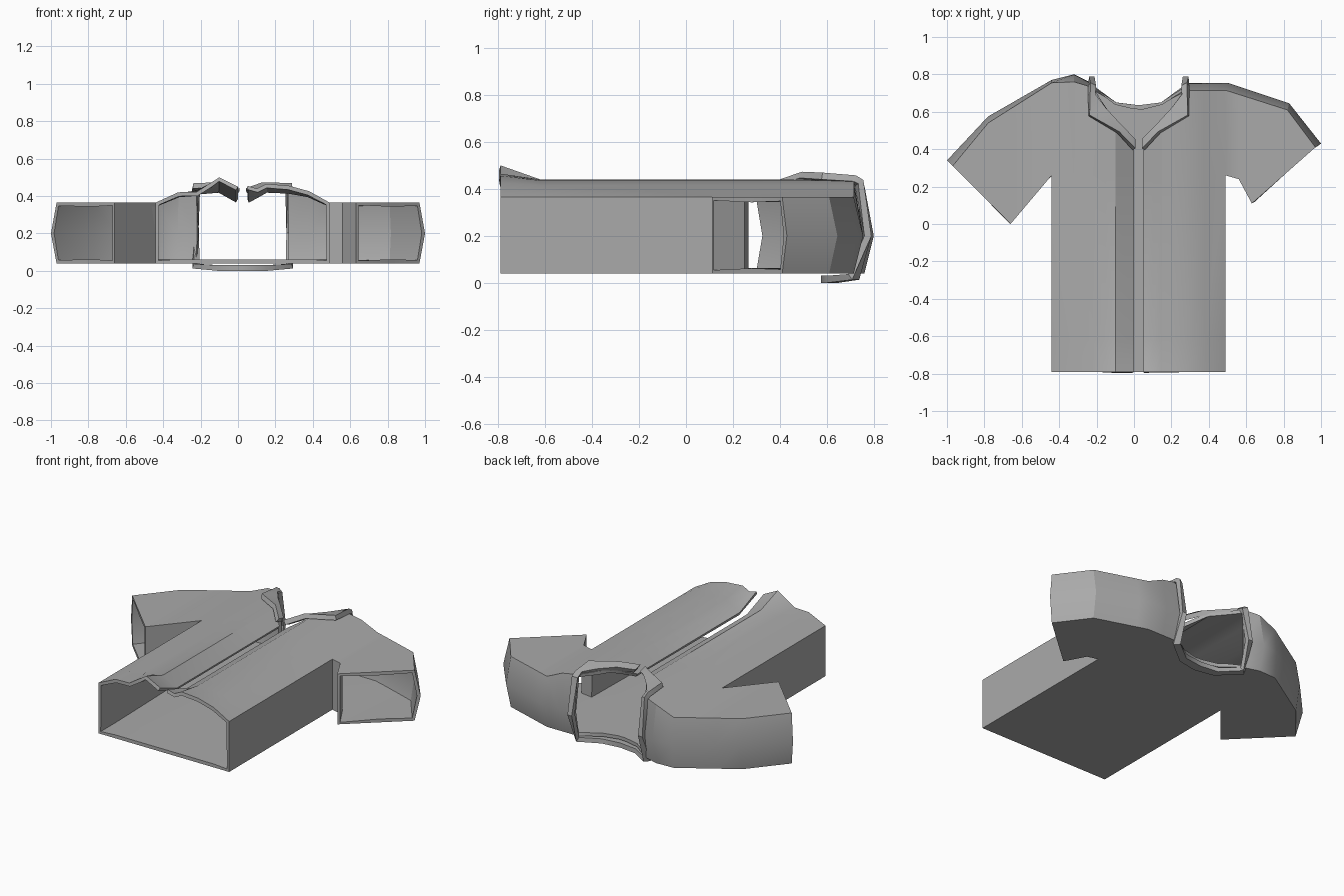
import bpy, bmesh, math

cube = bpy.data.objects.get("Cube")
if cube:
    bpy.data.objects.remove(cube)

cloth = bpy.data.materials.new("grey_cloth")
cloth.use_nodes = True
grey = (0.4, 0.4, 0.4, 1)
cloth.diffuse_color = grey
cloth.node_tree.nodes["Principled BSDF"].inputs["Base Color"].default_value = grey


def interp(points, x, k=1):
    """Piecewise linear lookup of column k at x."""
    pts = sorted(points)
    if x <= pts[0][0]:
        return pts[0][k]
    for a, b in zip(pts, pts[1:]):
        if x <= b[0]:
            return a[k] + (b[k] - a[k]) * (x - a[0]) / (b[0] - a[0])
    return pts[-1][k]


class Sheet:
    """Collects welded faces and turns them into a thick cloth object."""

    def __init__(self):
        self.bm = bmesh.new()
        self.cache = {}

    def vert(self, p):
        key = tuple(round(c, 4) for c in p)
        if key not in self.cache:
            self.cache[key] = self.bm.verts.new(key)
        return self.cache[key]

    def face(self, *points):
        verts = list(dict.fromkeys(self.vert(p) for p in points))
        if len(verts) > 2:
            self.bm.faces.new(verts)

    def grid(self, lines):
        for a, b in zip(lines, lines[1:]):
            for i in range(len(a) - 1):
                self.face(a[i], a[i + 1], b[i + 1], b[i])

    def finish(self, name, thickness, offset):
        bmesh.ops.recalc_face_normals(self.bm, faces=self.bm.faces[:])
        mesh = bpy.data.meshes.new(name)
        self.bm.to_mesh(mesh)
        self.bm.free()
        mesh.materials.append(cloth)
        ob = bpy.data.objects.new(name, mesh)
        bpy.context.collection.objects.link(ob)
        bpy.ops.object.select_all(action="DESELECT")
        ob.select_set(True)
        bpy.context.view_layer.objects.active = ob
        mod = ob.modifiers.new("thickness", "SOLIDIFY")
        mod.thickness, mod.offset = thickness, offset
        bpy.ops.object.modifier_apply(modifier=mod.name)
        bpy.ops.object.shade_smooth_by_angle(angle=math.radians(30))


HEM, FLARE, ARMPIT, BACK, MID = -0.79, -0.62, 0.26, 0.04, 0.2

# Height of the front cloth across x: wavy hem, then the body above it
hem_z = [(-.44, .365), (-.32, .42), (-.24, .41), (-.1, .5), (0, .45),
         (.05, .455), (.1, .44), (.15, .465), (.28, .455), (.4, .42), (.49, .365)]
body_z = [(-.44, .365), (-.32, .415), (-.22, .43), (-.1, .44), (0, .385),
          (.05, .385), (.15, .44), (.27, .435), (.38, .415), (.49, .365)]
back_neck = [(-.22, .73), (-.1, .64), (.03, .61), (.15, .64), (.27, .715)]

# Front neckline, and shoulder seams as edge x, edge y, bulge x, bulge y
sides = [
    dict(neck=[(0, .42), (-.15, .62), (-.22, .73)],
         shoulder=[(-.22, .73, -.21, .745), (-.32, .76, -.32, .8),
                   (-.44, .755, -.44, .77), (-.78, .54, -.78, .575),
                   (-.97, .31, -1, .34)],
         under=[(-.44, ARMPIT), (-.66, 0), (-.97, .31)],
         body=[0, -.1, -.15, -.22, -.32, -.44], sleeve=[-.44, -.66, -.78, -.97]),
    dict(neck=[(.05, .42), (.2, .62), (.27, .715)],
         shoulder=[(.27, .715, .27, .755), (.38, .715, .38, .755),
                   (.49, .715, .5, .755), (.82, .61, .83, .645),
                   (.97, .41, 1, .43)],
         under=[(.49, ARMPIT), (.56, .24), (.63, .11), (.97, .41)],
         body=[.05, .1, .15, .2, .27, .38, .49], sleeve=[.49, .56, .63, .82, .97]),
]

shirt = Sheet()
back_columns = []
for s in sides:
    shoulder, body, sleeve = s["shoulder"], s["body"], s["sleeve"]
    neck_end = abs(shoulder[0][0])

    # Front panel of the body
    front = []
    for x in body:
        top = interp(s["neck"] if abs(x) < neck_end else shoulder, x)
        z = interp(body_z, x)
        front.append([(x, HEM, interp(hem_z, x)), (x, FLARE, z),
                      (x, ARMPIT, z), (x, top, z)])
        top = interp(back_neck if abs(x) < neck_end else shoulder, x)
        back_columns.append([(x, y, BACK) for y in (HEM, FLARE, ARMPIT, top)])
    shirt.grid(front)

    # Side wall of the body
    x = body[-1]
    shirt.grid([[(x, y, BACK), (x, y, interp(body_z, x))]
                for y in (HEM, FLARE, ARMPIT)])

    # Sleeve front, sleeve back and underarm wall
    for level in (BACK, None):
        shirt.grid([[(x, y, level or interp(body_z, x))
                     for y in (interp(s["under"], x), interp(shoulder, x))]
                    for x in sleeve])
    shirt.grid([[(x, y, BACK), (x, y, interp(body_z, x))]
                for x, y in s["under"][:-1]])

    # Bulging wall over the shoulder and along the sleeve
    seam = [x for x in body if abs(x) >= neck_end] + sleeve[1:]
    shirt.grid([[(x, interp(shoulder, x), BACK),
                 (interp(shoulder, x, 2), interp(shoulder, x, 3), MID),
                 (x, interp(shoulder, x), interp(body_z, x))] for x in seam])

# Back panel
shirt.grid(sorted(back_columns))
shirt.finish("shirt", 0.022, -1)

# Collar: outer and inner edge from the front opening round to the back
half = [((.025, .40, .43), (.025, .45, .415)),
        ((.11, .49, .46), (.10, .53, .44)),
        ((.265, .58, .455), (.18, .62, .44)),
        ((.265, .72, .445), (.235, .69, .435)),
        ((.265, .745, .43), (.235, .73, .42)),
        ((.265, .775, MID), (.235, .775, MID)),
        ((.265, .70, .025), (.235, .73, .025)),
        ((.13, .60, .015), (.12, .65, .015)),
        ((0, .575, .015), (0, .635, .015))]


def place(pairs, sign):
    return [[(.025 + sign * u, y, z) for u, y, z in pair] for pair in pairs]


collar = Sheet()
collar.grid(place(half, -1) + place(half[-2::-1], 1))
collar.finish("collar", 0.03, 0)
